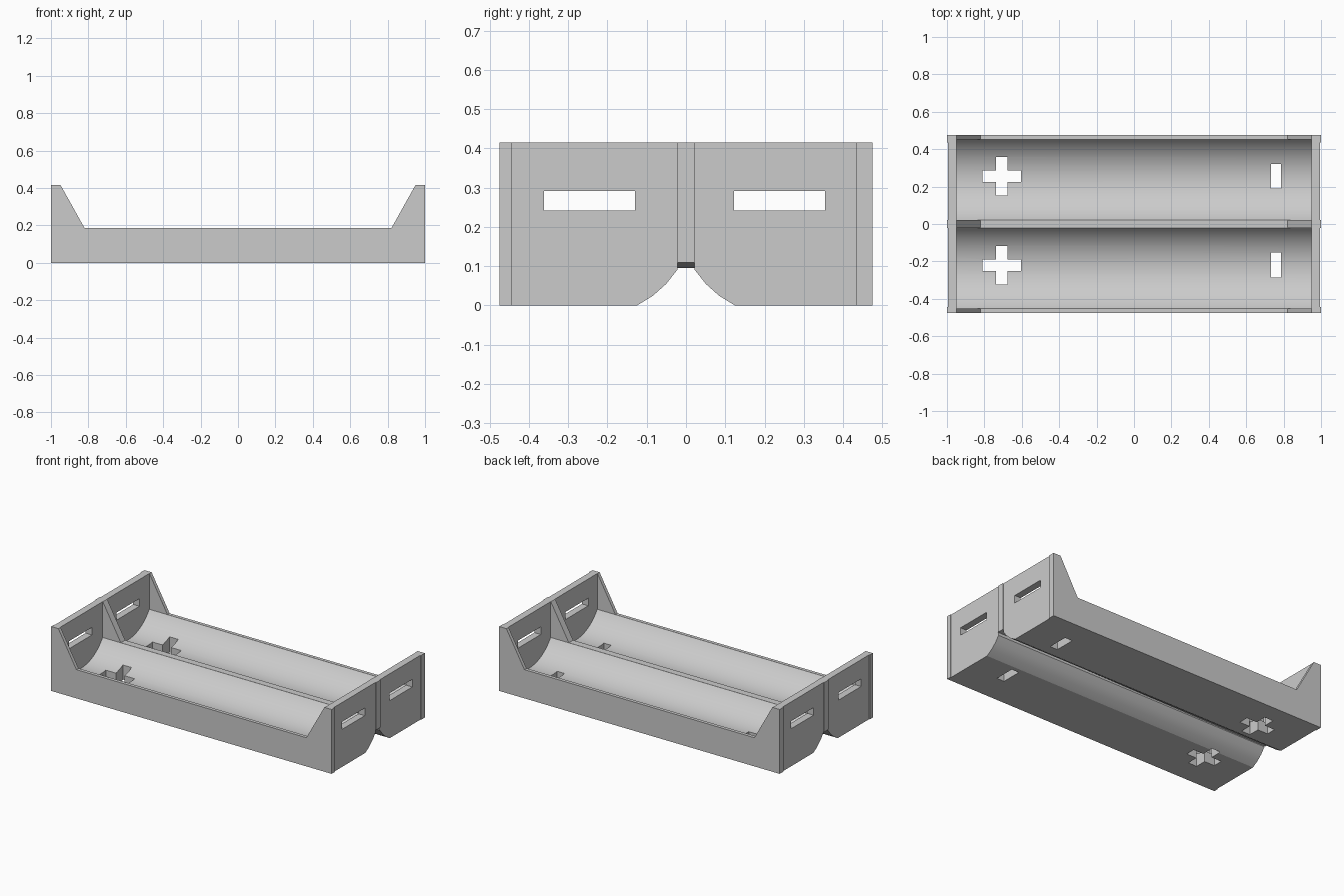
import bpy, bmesh, math

cube = bpy.data.objects.get("Cube")
if cube:
    bpy.data.objects.remove(cube, do_unlink=True)

# Main dimensions
HALF_Y, HEIGHT, RIM = 0.475, 0.415, 0.185
CELL_Y, CELL_HALF, WEB = 0.2375, 0.2155, 0.022
INNER_R, INNER_Z = 0.26, 0.33
OUTER_R, OUTER_Z = 0.257, 0.231

grey = bpy.data.materials.new("light grey plastic")
grey.use_nodes = True
colour = (0.6, 0.6, 0.6, 1)
grey.diffuse_color = colour
grey.node_tree.nodes["Principled BSDF"].inputs["Base Color"].default_value = colour


def prism(name, outline, start, end, axis):
    """Extrude a 2D outline along x (outline is y,z), y (x,z) or z (x,y)."""
    place = {"x": lambda a, b, t: (t, a, b),
             "y": lambda a, b, t: (a, t, b),
             "z": lambda a, b, t: (a, b, t)}[axis]
    bm = bmesh.new()
    low = [bm.verts.new(place(a, b, start)) for a, b in outline]
    high = [bm.verts.new(place(a, b, end)) for a, b in outline]
    bm.faces.new(low)
    bm.faces.new(high)
    for i in range(len(low)):
        j = (i + 1) % len(low)
        bm.faces.new((low[i], low[j], high[j], high[i]))
    bmesh.ops.recalc_face_normals(bm, faces=bm.faces)
    mesh = bpy.data.meshes.new(name)
    bm.to_mesh(mesh)
    bm.free()
    mesh.materials.append(grey)
    obj = bpy.data.objects.new(name, mesh)
    bpy.context.collection.objects.link(obj)
    return obj


def rect(a0, a1, b0, b1):
    return [(a0, b0), (a1, b0), (a1, b1), (a0, b1)]


def arc(cy, cz, radius, first, last, steps):
    angles = [first + (last - first) * i / steps for i in range(steps + 1)]
    return [(cy + radius * math.cos(t), cz + radius * math.sin(t)) for t in angles]


# Body section: flat base with a rounded groove between the two cells
start = math.pi + math.asin(OUTER_Z / OUTER_R)
stop = math.pi + math.acos(CELL_HALF / OUTER_R)
groove = arc(CELL_Y, OUTER_Z, OUTER_R, start, stop, 3)
half = [(HALF_Y, HEIGHT), (HALF_Y, 0)] + groove
section = half + [(-y, z) for y, z in reversed(half)]
body = prism("battery_tray", section, -1, 1, "x")

cutters = []

# Lowered side and centre walls with sloping ends
notch = [(-0.82, RIM), (0.82, RIM), (0.955, 0.427), (0.955, 0.6), (-0.955, 0.6), (-0.955, 0.427)]
cutters.append(prism("wall_notch", notch, -0.6, 0.6, "y"))

# Slightly tapered underside of the centre wall
taper = [(-1.1, 0.05), (1.1, 0.05), (1.1, 0.11), (-1.1, 0.095)]
cutters.append(prism("web_taper", taper, -WEB, WEB, "y"))

for side in (-1, 1):
    cy = side * CELL_Y
    # Shallow round trough with upright sides above the rim
    spread = math.asin(CELL_HALF / INNER_R)
    trough = arc(cy, INNER_Z, INNER_R, 1.5 * math.pi - spread, 1.5 * math.pi + spread, 32)
    trough += [(cy + CELL_HALF, 0.7), (cy - CELL_HALF, 0.7)]
    cutters.append(prism("trough", trough, -0.95, 0.95, "x"))
    # Contact slots through both end plates
    sy = side * 0.242 - 0.004
    cutters.append(prism("contact_slot", rect(sy - 0.116, sy + 0.116, 0.242, 0.291), -1.2, 1.2, "x"))
    # End plates set back between the walls
    y0, y1 = sorted((side * WEB, side * 0.44 - 0.005))
    for end in (-1, 1):
        x0, x1 = sorted((end * 0.995, end * 1.1))
        cutters.append(prism("plate_recess", rect(x0, x1, y0, y1), -0.1, 0.6, "z"))
    # Polarity marks cut through the floor
    my = cy + 0.018
    a, b, cx = 0.103, 0.031, -0.708
    plus = [(-a, -b), (-b, -b), (-b, -a), (b, -a), (b, -b), (a, -b),
            (a, b), (b, b), (b, a), (-b, a), (-b, b), (-a, b)]
    cutters.append(prism("plus_hole", [(cx + x, my + y) for x, y in plus], -0.1, 0.3, "z"))
    cutters.append(prism("minus_hole", rect(0.733, 0.786, my - 0.066, my + 0.066), -0.1, 0.3, "z"))

# Apply all cuts, then remove the cutters
for cutter in cutters:
    cutter.hide_render = True
    cut = body.modifiers.new(cutter.name, "BOOLEAN")
    cut.operation = "DIFFERENCE"
    cut.solver = "EXACT"
    cut.object = cutter
bpy.context.view_layer.update()
graph = bpy.context.evaluated_depsgraph_get()
result = bpy.data.meshes.new_from_object(body.evaluated_get(graph))
body.modifiers.clear()
body.data = result
for cutter in cutters:
    bpy.data.objects.remove(cutter, do_unlink=True)

# Smooth troughs with crisp edges
bpy.ops.object.select_all(action="DESELECT")
body.select_set(True)
bpy.context.view_layer.objects.active = body
bpy.ops.object.shade_smooth_by_angle(angle=math.radians(30))
